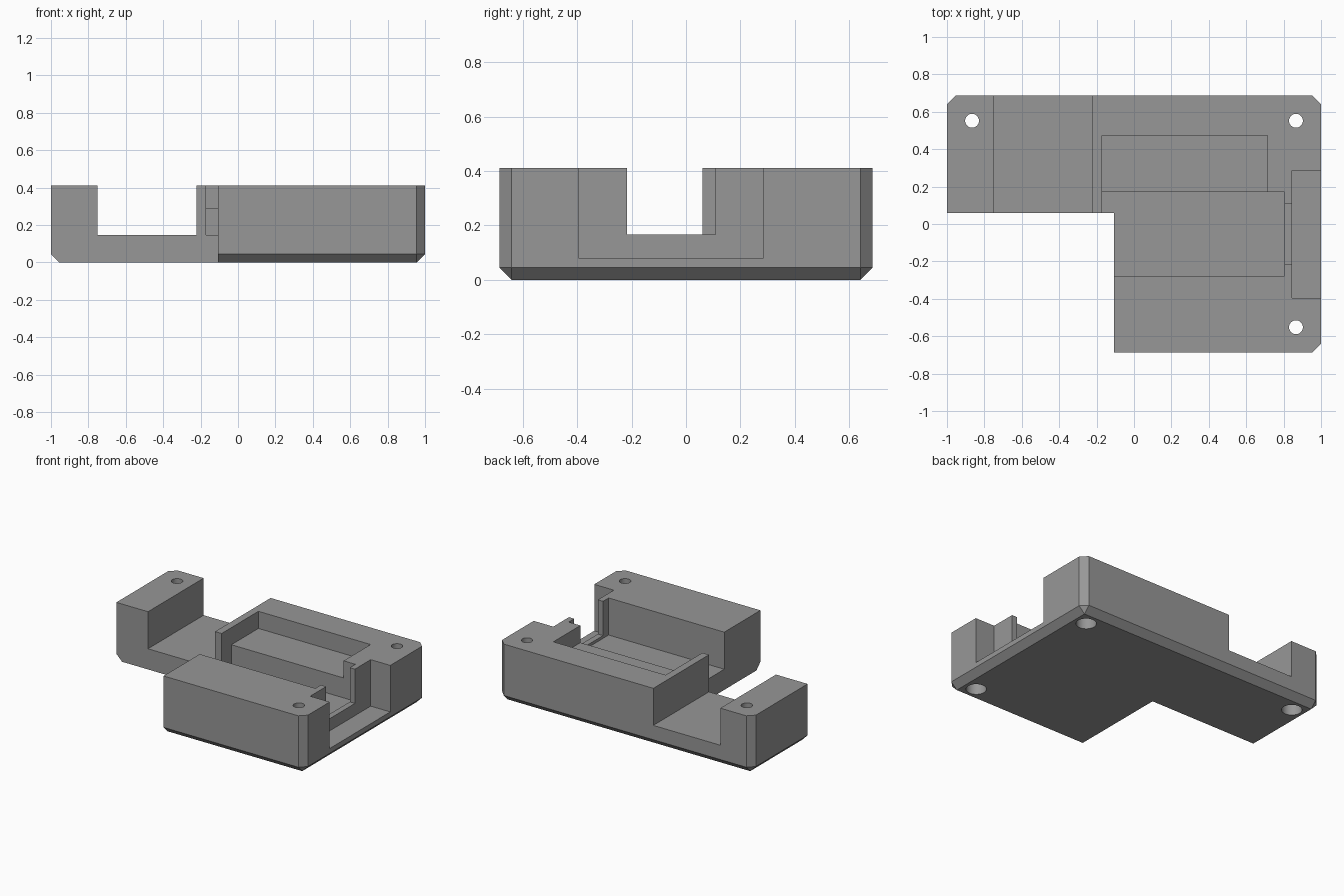
import bpy, bmesh

if "Cube" in bpy.data.objects:
    bpy.data.objects.remove(bpy.data.objects["Cube"])

H = 0.411        # body height
C = 0.045        # edge chamfer
X, Y = 1.0, 0.686
IX, IY = -0.106, 0.06   # inner corner of the L outline

grey = bpy.data.materials.new("grey plastic")
grey.diffuse_color = (0.31, 0.31, 0.31, 1)
grey.use_nodes = True
grey.node_tree.nodes["Principled BSDF"].inputs["Base Color"].default_value = grey.diffuse_color


def add_object(name, bm):
    mesh = bpy.data.meshes.new(name)
    bmesh.ops.recalc_face_normals(bm, faces=bm.faces)
    bm.to_mesh(mesh)
    bm.free()
    mesh.materials.append(grey)
    obj = bpy.data.objects.new(name, mesh)
    bpy.context.collection.objects.link(obj)
    return obj


def cut(body, cutter):
    mod = body.modifiers.new("cut", 'BOOLEAN')
    mod.operation = 'DIFFERENCE'
    mod.solver = 'EXACT'
    mod.object = cutter
    bpy.context.view_layer.objects.active = body
    bpy.ops.object.modifier_apply(modifier=mod.name)
    bpy.data.objects.remove(cutter)


def cut_box(body, x0, x1, y0, y1, z0, z1=0.6):
    bm = bmesh.new()
    bmesh.ops.create_cube(bm, size=1)
    for v in bm.verts:
        v.co = ((x0 + x1) / 2 + v.co.x * (x1 - x0),
                (y0 + y1) / 2 + v.co.y * (y1 - y0),
                (z0 + z1) / 2 + v.co.z * (z1 - z0))
    cut(body, add_object("box_cutter", bm))


def cut_cylinder(body, x, y, r, z0, z1):
    bm = bmesh.new()
    bmesh.ops.create_cone(bm, cap_ends=True, segments=40, radius1=r, radius2=r, depth=z1 - z0)
    bmesh.ops.translate(bm, verts=bm.verts, vec=(x, y, (z0 + z1) / 2))
    cut(body, add_object("hole_cutter", bm))


# L-shaped block with chamfered outer corners and outer bottom edges
side = [(-X, IY), (-X, Y - C), (-X + C, Y), (X - C, Y), (X, Y - C),
        (X, -Y + C), (X - C, -Y), (IX, -Y), (IX, IY)]
bm = bmesh.new()
rings = []
for z, inset in ((0, C), (C, 0), (H, 0)):
    ring = []
    for x, y in side:
        if inset:
            x = max(-X + C, min(X - C, x))
            y = max(-Y + C, min(Y - C, y))
        ring.append(bm.verts.new((x, y, z)))
    rings.append(ring)
n = len(side)
for low, high in zip(rings, rings[1:]):
    for i in range(n):
        j = (i + 1) % n
        bm.faces.new((low[i], low[j], high[j], high[i]))
bm.faces.new(rings[0][::-1])
bm.faces.new(rings[-1])
bmesh.ops.remove_doubles(bm, verts=bm.verts, dist=0.0001)
body = add_object("enclosure_body", bm)

# Channel across the left arm
cut_box(body, -0.751, -0.223, -0.3, 0.9, 0.147)
# Main cavity, open on the left
cut_box(body, -0.171, 0.805, -0.279, 0.17, 0.147)
# Raised shelf pocket behind the cavity
cut_box(body, -0.171, 0.713, 0.1, 0.474, 0.289)
# Connector recess in the right side and the slot joining it to the cavity
cut_box(body, 0.846, 1.2, -0.396, 0.285, 0.08)
cut_box(body, 0.75, 0.9, -0.216, 0.108, 0.167)

# Screw holes with wide counterbores underneath
for x, y in ((-0.866, 0.552), (0.866, 0.552), (0.866, -0.552)):
    cut_cylinder(body, x, y, 0.037, -0.2, 0.6)
    cut_cylinder(body, x, y, 0.066, -0.2, 0.12)

body.select_set(True)
bpy.context.view_layer.objects.active = body
bpy.ops.object.shade_smooth_by_angle(angle=0.5)
